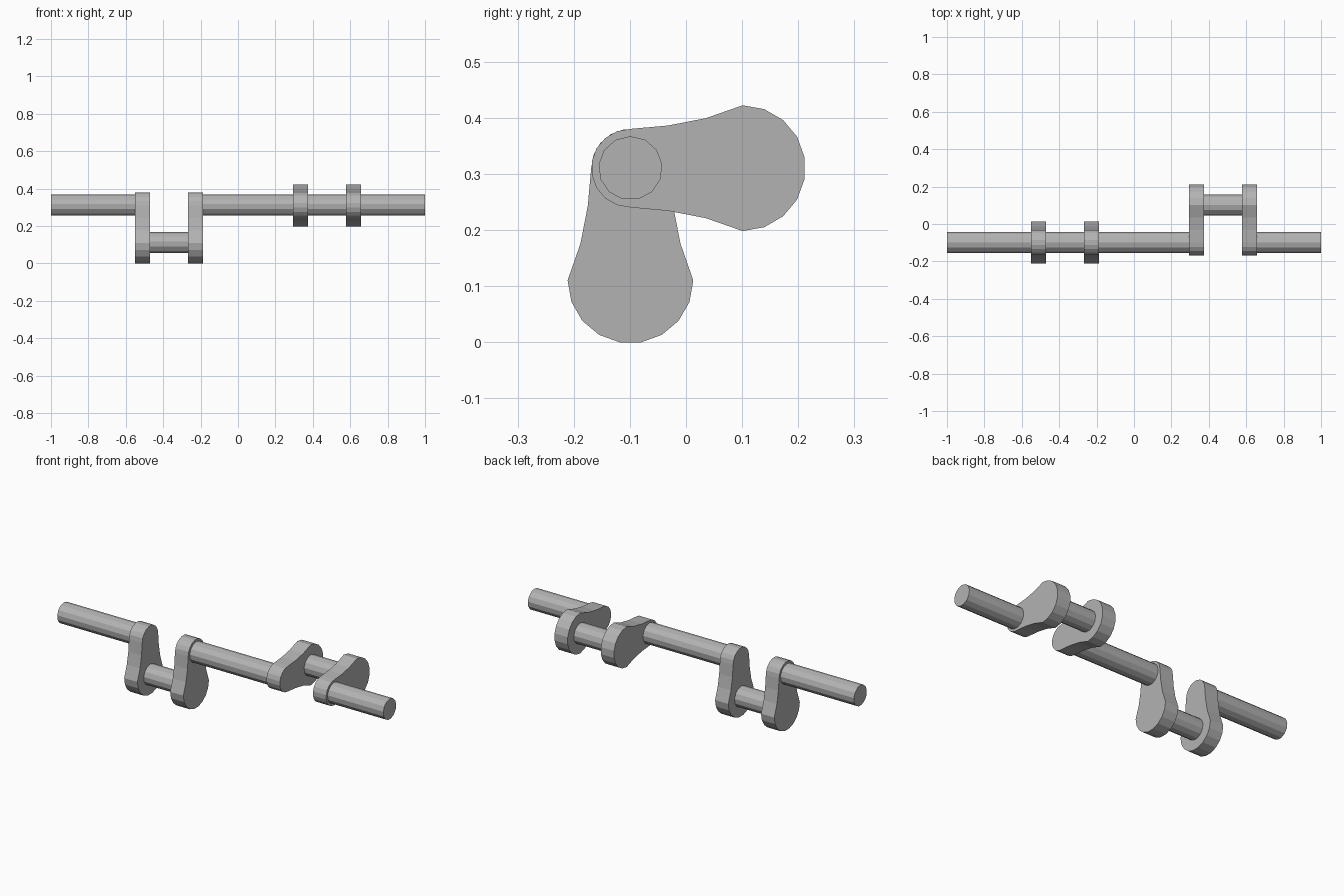
import bpy, bmesh
from math import sin, cos, pi, radians

cube = bpy.data.objects.get("Cube")
if cube:
    bpy.data.objects.remove(cube, do_unlink=True)

steel = bpy.data.materials.new("grey steel")
steel.use_nodes = True
steel.diffuse_color = (0.45, 0.45, 0.45, 1)
steel.node_tree.nodes["Principled BSDF"].inputs["Base Color"].default_value = (0.45, 0.45, 0.45, 1)

AXIS_Y, AXIS_Z = -0.099, 0.31   # main shaft axis
THROW = 0.2                     # crank offset
ROD_R = 0.057
WEB_HALF = 0.0405               # half thickness of a web


def prism(name, outline, x0, x1):
    """Extrude a closed (y, z) outline along x."""
    bm = bmesh.new()
    face = bm.faces.new([bm.verts.new((x0, y, z)) for y, z in outline])
    new = bmesh.ops.extrude_face_region(bm, geom=[face])["geom"]
    moved = [v for v in new if isinstance(v, bmesh.types.BMVert)]
    bmesh.ops.translate(bm, verts=moved, vec=(x1 - x0, 0, 0))
    bmesh.ops.recalc_face_normals(bm, faces=bm.faces)
    mesh = bpy.data.meshes.new(name)
    bm.to_mesh(mesh)
    bm.free()
    mesh.materials.append(steel)
    obj = bpy.data.objects.new(name, mesh)
    bpy.context.collection.objects.link(obj)
    return obj


def rod(name, y, z, x0, x1, sides=13):
    """Round bar along x with one edge at the top."""
    ring = [2 * pi * i / sides for i in range(sides)]
    prism(name, [(y + ROD_R * sin(a), z + ROD_R * cos(a)) for a in ring], x0, x1)


def web_outline(direction):
    """Pear shape from the shaft end to the wide crank end."""
    steps = [radians(20 * i) for i in range(10)]
    small = [(-0.07 * sin(a), -0.07 * cos(a)) for a in reversed(steps)]
    neck = [(0.067, 0.076), (0.134, 0.089)]
    big = [(THROW + 0.112 * sin(a), 0.112 * cos(a)) for a in steps]
    pear = small + [(u, -w) for u, w in neck]
    pear += list(reversed(big)) + list(reversed(neck))
    dy, dz = direction
    return [(AXIS_Y + u * dy - w * dz, AXIS_Z + u * dz + w * dy) for u, w in pear]


# Two cranks at a right angle: one hanging down, one pointing back
cranks = [("lower", (0, -1), -0.51, -0.228), ("rear", (1, 0), 0.334, 0.618)]
for label, (dy, dz), xa, xb in cranks:
    for side, x in (("right", xa), ("left", xb)):
        prism(f"{label}_{side}_web", web_outline((dy, dz)), x - WEB_HALF, x + WEB_HALF)
    rod(f"{label}_crank_pin", AXIS_Y + THROW * dy, AXIS_Z + THROW * dz, xa, xb)

# Main shaft sections between the cranks
sections = [("right_shaft", -1, cranks[0][2]),
            ("middle_shaft", cranks[0][3], cranks[1][2]),
            ("left_shaft", cranks[1][3], 1)]
for name, x0, x1 in sections:
    rod(name, AXIS_Y, AXIS_Z, x0, x1)
